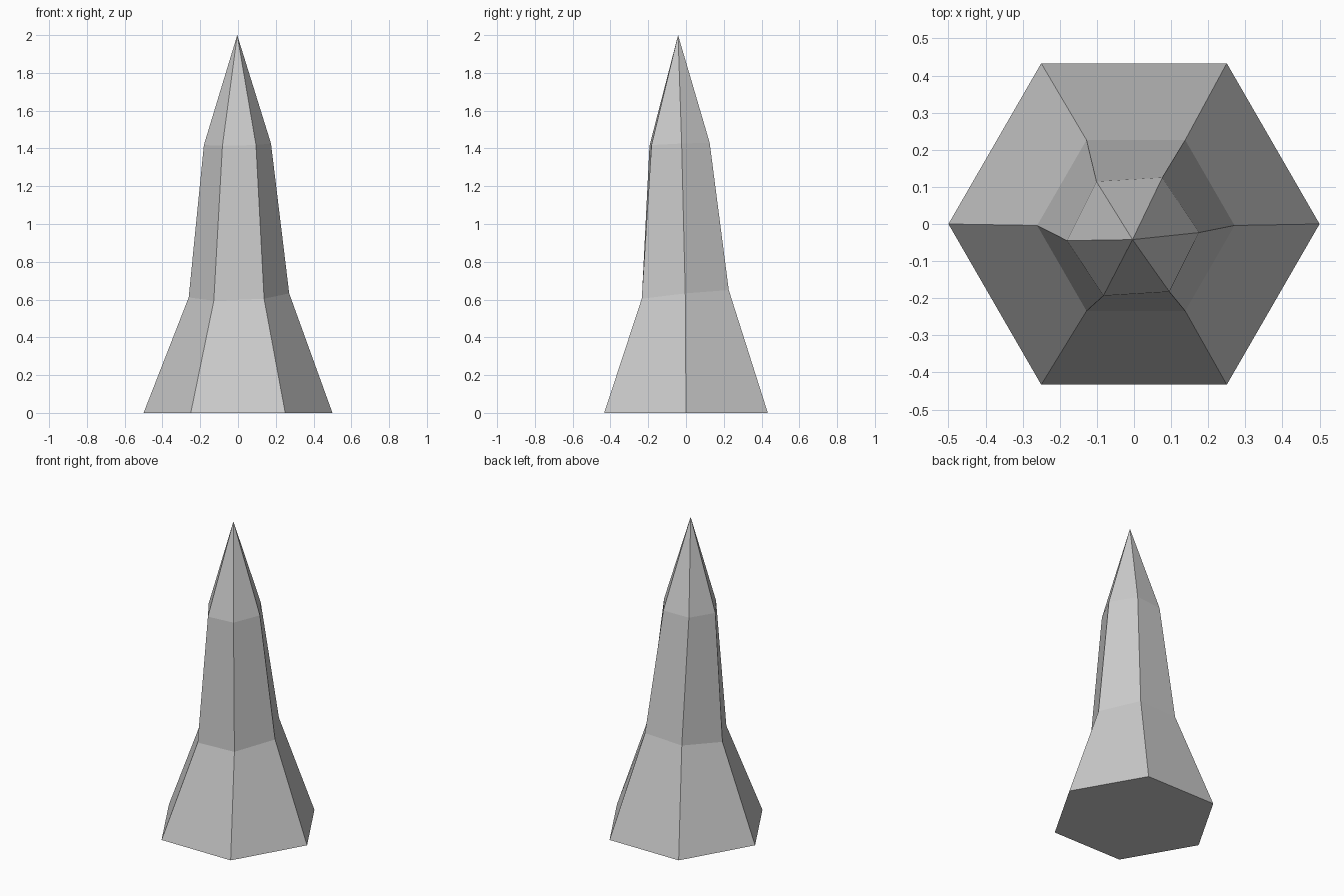
import bpy, bmesh
from math import sin, cos, radians

if "Cube" in bpy.data.objects:
    bpy.data.objects.remove(bpy.data.objects["Cube"])

SIDES = 6

# Rings of the spire: centre x, y, z, radius, twist in degrees, tilt along x, tilt along y
RINGS = [
    (0.0, 0.0, 0.0, 0.5, 0.0, 0.0, 0.0),
    (0.005, -0.004, 0.622, 0.266, 0.0, 0.04, 0.10),
    (-0.003, -0.034, 1.422, 0.178, 3.5, 0.02, 0.04),
]
TIP = (-0.004, -0.042, 2.0)


def add_ring(bm, cx, cy, cz, radius, twist, tilt_x, tilt_y):
    verts = []
    for i in range(SIDES):
        a = radians(360 * i / SIDES + twist)
        dx, dy = radius * cos(a), radius * sin(a)
        verts.append(bm.verts.new((cx + dx, cy + dy, cz + dx * tilt_x + dy * tilt_y)))
    return verts


# Stacked, slightly leaning hexagonal sections
bm = bmesh.new()
rings = [add_ring(bm, *r) for r in RINGS]
bm.faces.new(rings[0][::-1])
for low, high in zip(rings, rings[1:]):
    for i in range(SIDES):
        j = (i + 1) % SIDES
        bm.faces.new((low[i], low[j], high[j], high[i]))

# Pointed tip
tip = bm.verts.new(TIP)
for i in range(SIDES):
    bm.faces.new((rings[-1][i], rings[-1][(i + 1) % SIDES], tip))

mesh = bpy.data.meshes.new("rock_spire")
bm.to_mesh(mesh)
bm.free()
bpy.context.collection.objects.link(bpy.data.objects.new("rock_spire", mesh))
